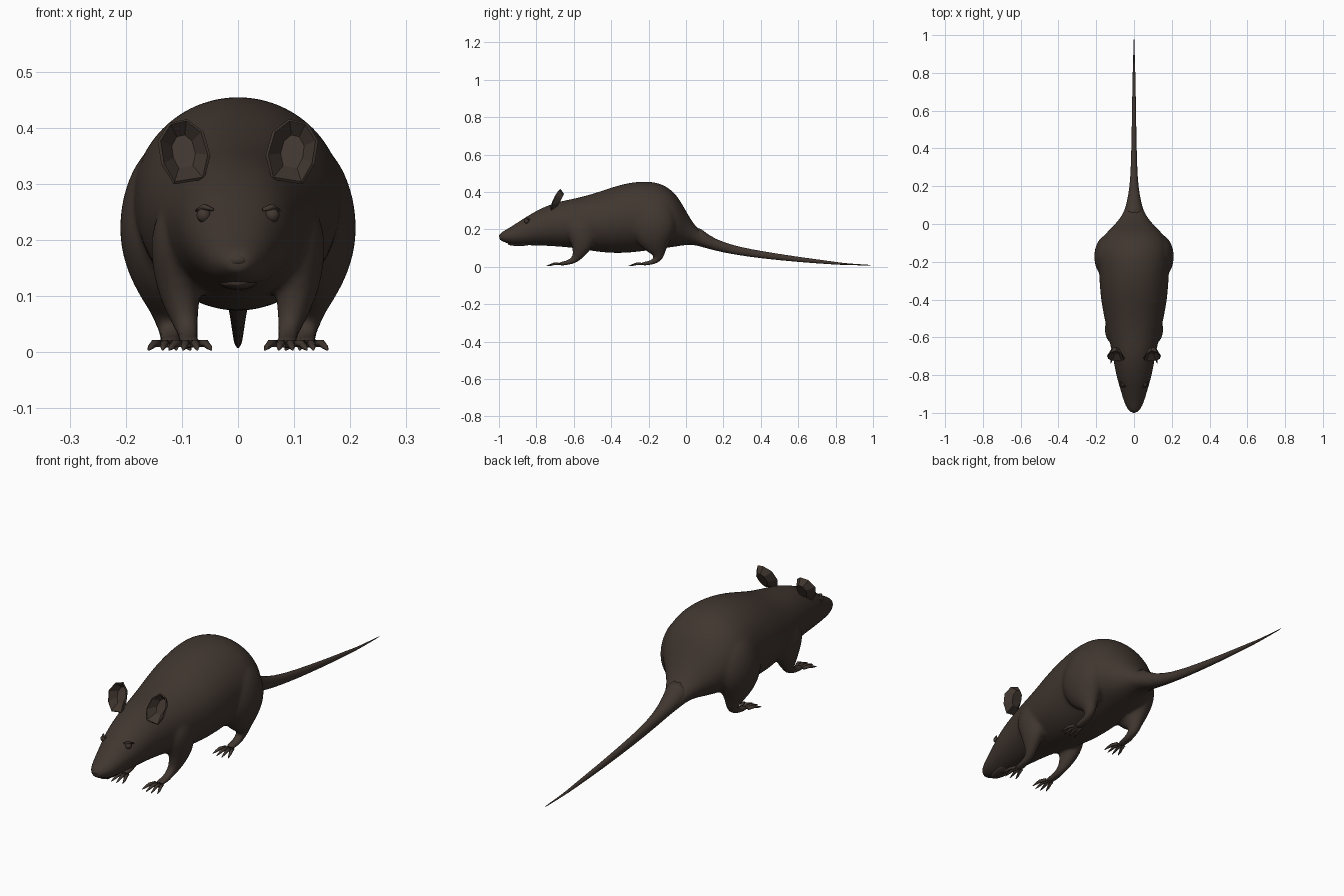
import bpy, bmesh, math
from mathutils import Vector

cube = bpy.data.objects.get("Cube")
if cube:
    bpy.data.objects.remove(cube, do_unlink=True)

fur = bpy.data.materials.new("dark brown fur")
fur.use_nodes = True
colour = (0.052, 0.037, 0.029, 1)
fur.diffuse_color = colour
bsdf = fur.node_tree.nodes["Principled BSDF"]
bsdf.inputs["Base Color"].default_value = colour
bsdf.inputs["Roughness"].default_value = 0.8


def tube(bm, stations, sides=12, axis=None):
    """Loft of ellipses; each station is x, y, z, half width, half depth."""
    pts = [Vector(s[:3]) for s in stations]
    rings = []
    for i, s in enumerate(stations):
        t = axis or (pts[min(i + 1, len(pts) - 1)] - pts[max(i - 1, 0)]).normalized()
        u = Vector((1, 0, 0))
        u = (u - t * u.dot(t)).normalized()
        v = t.cross(u)
        rings.append([bm.verts.new(pts[i] + u * s[3] * math.cos(a) + v * s[4] * math.sin(a))
                      for a in (2 * math.pi * k / sides for k in range(sides))])
    for a, b in zip(rings, rings[1:]):
        for k in range(sides):
            j = (k + 1) % sides
            bm.faces.new((a[k], a[j], b[j], b[k]))
    bm.faces.new(rings[0][::-1])
    bm.faces.new(rings[-1])


def finish(name, bm, subdiv=0):
    bmesh.ops.recalc_face_normals(bm, faces=bm.faces)
    mesh = bpy.data.meshes.new(name)
    bm.to_mesh(mesh)
    bm.free()
    mesh.materials.append(fur)
    for p in mesh.polygons:
        p.use_smooth = True
    ob = bpy.data.objects.new(name, mesh)
    bpy.context.collection.objects.link(ob)
    if subdiv:
        ob.modifiers.new("rounding", "SUBSURF").levels = subdiv
        ob.modifiers["rounding"].render_levels = subdiv
    return ob


def mirror(side, stations):
    return [(side * s[0],) + tuple(s[1:]) for s in stations]


def profile(rows):
    """Rows of y, bottom, top, half width become stations."""
    return [(0, y, (lo + hi) / 2, w, (hi - lo) / 2) for y, lo, hi, w in rows]


# Head, trunk and tail root
trunk = profile([
    (-1.0, .145, .173, .016), (-.985, .135, .187, .034), (-.94, .118, .212, .056),
    (-.88, .113, .252, .072), (-.8, .112, .303, .098), (-.7, .107, .348, .114),
    (-.6, .098, .366, .138), (-.5, .08, .392, .16), (-.4, .068, .428, .18),
    (-.3, .07, .456, .187), (-.2, .083, .463, .194), (-.12, .095, .446, .19),
    (-.05, .105, .392, .158), (0, .115, .298, .1), (.05, .115, .215, .062),
    (.1, .1, .173, .042), (.2, .074, .13, .023)])
foreleg = [
    (.09, -.56, .27, .045, .07), (.105, -.56, .2, .058, .09), (.107, -.55, .12, .043, .066),
    (.098, -.575, .07, .029, .036), (.09, -.59, .04, .02, .022), (.088, -.63, .02, .02, .013),
    (.085, -.69, .014, .024, .01)]
hindleg = [
    (.10, -.17, .37, .055, .07), (.125, -.17, .29, .083, .12), (.135, -.175, .2, .085, .13),
    (.132, -.165, .13, .062, .094), (.128, -.15, .08, .032, .044), (.122, -.145, .045, .022, .026),
    (.12, -.18, .02, .02, .013), (.122, -.25, .014, .024, .01)]
bm = bmesh.new()
tube(bm, trunk, 16, Vector((0, 1, 0)))
for side in (1, -1):
    tube(bm, mirror(side, foreleg))
    tube(bm, mirror(side, hindleg))
body = finish("body_and_legs", bm, 2)
mod = body.modifiers.new("blend", "REMESH")
mod.mode = "VOXEL"
mod.voxel_size = .0085
mod.use_smooth_shade = True
mod = body.modifiers.new("soften", "SMOOTH")
mod.iterations = 5

# Tapering tail with a whip end
bm = bmesh.new()
tube(bm, profile([
    (.02, .12, .25, .07), (.1, .1, .173, .042), (.2, .074, .13, .024), (.3, .058, .104, .018),
    (.4, .044, .085, .015), (.6, .024, .053, .011), (.8, .011, .027, .008),
    (.85, .009, .018, .005), (1.0, .006, .010, .002)]), 10)
finish("tail", bm, 1)

for side, word in ((1, "left"), (-1, "right")):
    # Splayed toes ending in claws
    for name, x, y in (("front", .085, -.675), ("hind", .122, -.235)):
        bm = bmesh.new()
        for i in range(4):
            f = i - 1.5
            length = .066 - .008 * abs(f)
            x0 = x + .011 * f
            tube(bm, mirror(side, [
                (x0, y, .015, .008, .007),
                (x0 + .007 * f, y - length * .5, .016, .0075, .007),
                (x0 + .011 * f, y - length * .8, .010, .006, .005),
                (x0 + .014 * f, y - length * 1.15, .004, .0015, .0015)]), 6)
        finish(f"{word}_{name}_toes", bm)

    # Cupped, faceted ear
    bm = bmesh.new()
    outline = [(-.035, 0), (-.044, .04), (-.032, .08), (-.006, .1), (.022, .094),
               (.04, .065), (.034, .025), (.015, -.008)]
    rim = [bm.verts.new((side * (.098 + u), -.715 + .42 * h - .35 * abs(u), .312 + h))
           for u, h in outline]
    bowl = [bm.verts.new((side * (.098 + u * .5), -.688 + .3 * h, .312 + .045 + (h - .045) * .55))
            for u, h in outline]
    for k in range(len(rim)):
        j = (k + 1) % len(rim)
        bm.faces.new((rim[k], rim[j], bowl[j], bowl[k]))
    bm.faces.new(bowl)
    ear = finish(f"{word}_ear", bm)
    for p in ear.data.polygons:
        p.use_smooth = False
    ear.modifiers.new("thickness", "SOLIDIFY").thickness = .006

    # Eye under a small lid ridge
    bm = bmesh.new()
    bmesh.ops.create_uvsphere(bm, u_segments=12, v_segments=8, radius=.013)
    bmesh.ops.translate(bm, verts=bm.verts, vec=(side * .061, -.852, .244))
    tube(bm, mirror(side, [(.044, -.862, .254, .003, .003), (.06, -.857, .259, .006, .006),
                           (.074, -.835, .252, .003, .003)]), 6)
    finish(f"{word}_eye", bm)

# Nose pad and lower jaw
bm = bmesh.new()
tube(bm, [(0, -1.0, .162, .010, .007), (0, -.992, .164, .02, .012),
          (0, -.965, .168, .022, .014)], 8)
finish("nose", bm, 1)
bm = bmesh.new()
tube(bm, [(0, -.955, .124, .012, .006), (0, -.93, .122, .024, .011),
          (0, -.88, .126, .04, .018), (0, -.82, .135, .04, .02)], 10)
finish("lower_jaw", bm, 1)
